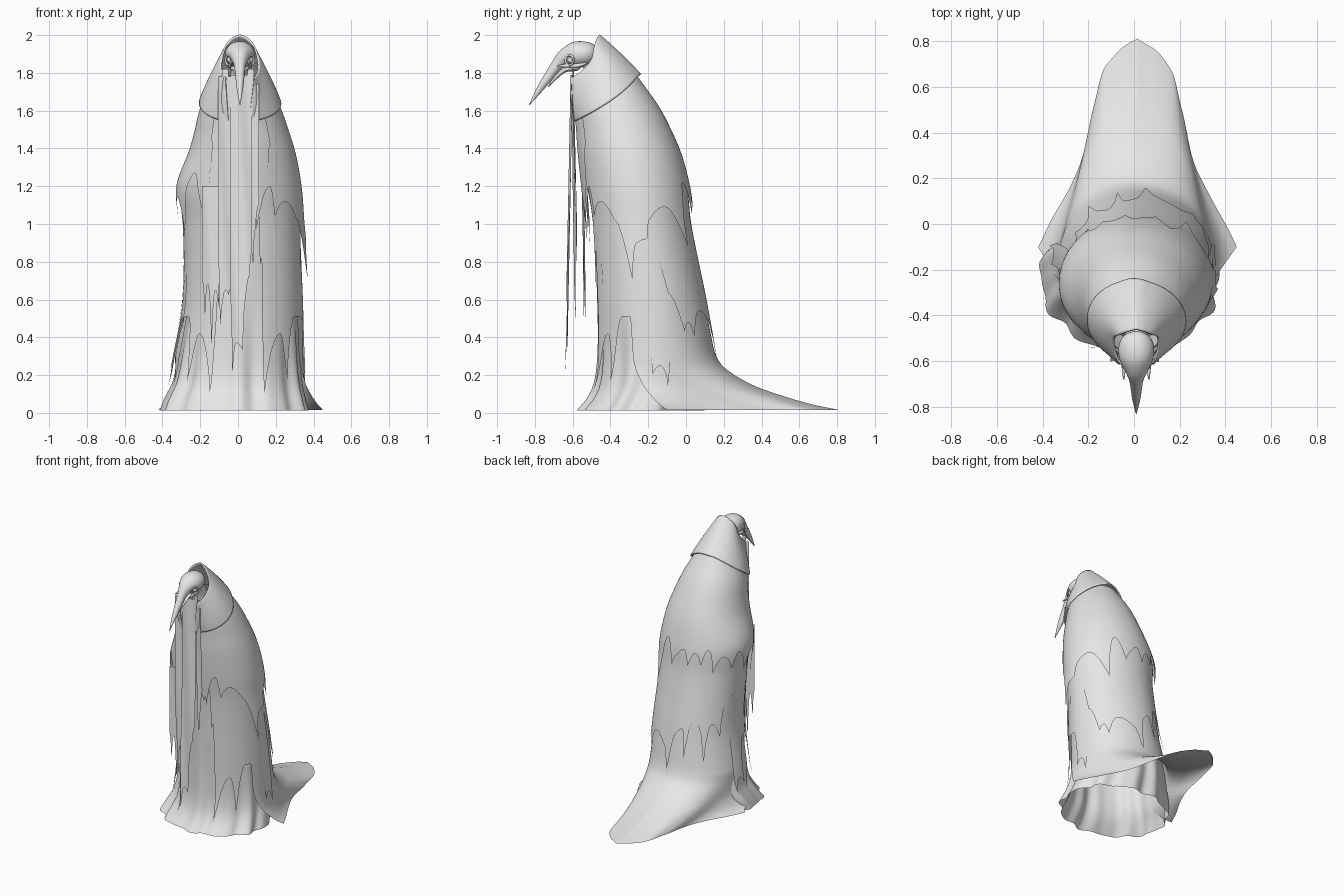
import bpy, math
from mathutils import Vector

cube = bpy.data.objects.get("Cube")
if cube:
    bpy.data.objects.remove(cube)

grey = bpy.data.materials.new("plain grey")
grey.use_nodes = True
grey.diffuse_color = (0.8, 0.8, 0.8, 1)
grey.node_tree.nodes["Principled BSDF"].inputs["Base Color"].default_value = (0.8, 0.8, 0.8, 1)


def curve(points, t):
    """Smooth interpolation of (key, values...) rows."""
    t = min(max(t, points[0][0]), points[-1][0])
    i = 0
    while i < len(points) - 2 and t > points[i + 1][0]:
        i += 1

    def slope(k, c):
        lo, hi = points[max(k - 1, 0)], points[min(k + 1, len(points) - 1)]
        return (hi[c] - lo[c]) / (hi[0] - lo[0])
    p, q = points[i], points[i + 1]
    d = q[0] - p[0]
    u = (t - p[0]) / d
    h = u * u * (3 - 2 * u)
    return [p[c] + (q[c] - p[c]) * h + d * (slope(i, c) * u * (1 - u) ** 2 - slope(i + 1, c) * u * u * (1 - u))
            for c in range(1, len(p))]


def ragged(points, t):
    """Hem height: rounded arches that fall into pointed tatters."""
    t = min(max(t, points[0][0]), points[-1][0])
    for p, q in zip(points, points[1:]):
        if t <= q[0]:
            u = (t - p[0]) / (q[0] - p[0])
            if p[1] > q[1]:
                return p[1] + (q[1] - p[1]) * u * u
            return q[1] + (p[1] - q[1]) * (1 - u) ** 2
    return points[-1][1]


def sheet(name, cols, rows, place, closed=False):
    """Grid of faces from place(u, v) with u across and v down."""
    n = cols if closed else cols + 1
    verts = [place(i / cols, j / rows) for j in range(rows + 1) for i in range(n)]
    faces = [(j * n + i, (j + 1) * n + i, (j + 1) * n + (i + 1) % n, j * n + (i + 1) % n)
             for j in range(rows) for i in range(cols)]
    mesh = bpy.data.meshes.new(name)
    mesh.from_pydata(verts, [], faces)
    mesh.materials.append(grey)
    mesh.shade_smooth()
    ob = bpy.data.objects.new(name, mesh)
    bpy.context.collection.objects.link(ob)
    return ob


# Body section by height: front y, back y, half width on +x, half width on -x
BODY = [(0, -.585, .1, .385, .425), (.08, -.52, .12, .365, .395), (.16, -.487, .14, .35, .355),
        (.3, -.472, .14, .338, .325), (.6, -.475, .09, .33, .275), (1, -.495, .015, .315, .278),
        (1.2, -.525, -.005, .31, .3), (1.4, -.555, -.05, .283, .24),
        (1.6, -.575, -.14, .222, .195), (1.78, -.585, -.265, .135, .13)]


def body(angle, z, out=0.0):
    front, back, left, right = curve(BODY, z)
    a = math.radians(angle)
    wide = left if math.sin(a) > 0 else right
    return Vector(((wide + out) * math.sin(a),
                   (front + back) / 2 - ((back - front) / 2 + out) * math.cos(a), z))


def cape(name, start, end, top, hem, out, flare):
    def place(u, v):
        a = start + (end - start) * u
        z = top + (ragged(hem, a) - top) * v
        return body(a, z, out + flare * max(0, 1.5 - z))
    return sheet(name, int((end - start) / 1.2), 36, place)


# Under robe with folds growing toward the floor
def robe_point(u, v):
    z = 1.75 * (1 - v) + .012 * v
    fold = max(0, 1 - z / .7)
    r = math.tau * u
    wave = math.cos(11 * r) + .5 * math.sin(17 * r + 1)
    return body(360 * u, z, -.012 + .012 * fold * wave)


sheet("under_robe", 180, 60, robe_point, True)

# Trailing train, open at the front: (along hem, x, y) and (down, height, spread)
TRAIN = [(0, .435, -.1), (.12, .37, .03), (.32, .255, .25), (.52, .195, .5),
         (.72, .15, .67), (.86, .09, .75), (1, 0, .815)]
SWEEP = [(0, 1, 0), (.2, .7, 0), (.4, .42, 0), (.5, .3, .02), (.58, .23, .1), (.7, .15, .3),
         (.8, .1, .5), (.9, .05, .75), (1, .015, 1)]


def train_point(u, v):
    a = 68 + 224 * u
    side = 1 if u < .5 else -1
    x, y = curve(TRAIN, 1 - abs(2 * u - 1))
    z, spread = curve(SWEEP, v)
    p = body(a, max(z, .3), .008)
    ripple = .008 * math.sin(u * 61) * max(0, spread - .6)
    p = p.lerp(Vector((x * side + .015, y + ripple, z)), spread)
    p.z = z
    return p


sheet("train", 120, 50, train_point)

# Tattered capes, lowest layer first: hem as (angle from front, height)
LOW = [(22, .1), (40, .42), (46, .16), (60, .51), (80, .5), (88, .2), (95, .25), (108, .03)]
cape("lower_panel_left", 22, 104, 1, LOW, .01, .004)
cape("lower_panel_right", 256, 338, 1, [(360 - a, z) for a, z in reversed(LOW)], .01, .008)

cape("middle_cape", 20, 340, 1.7,
     [(20, .78), (32, .95), (36, .62), (44, .97), (68, .98), (76, .72), (83, .9), (96, .92),
      (110, .63), (122, .43), (128, .48), (133, .4), (146, .54), (163, .48), (172, .27), (179, .58),
      (188, .62), (193, .4), (203, .7), (212, .62), (218, .38), (228, .66), (240, .56), (246, .8),
      (262, .85), (270, .42), (277, .75), (284, .9), (291, .38), (297, .8), (308, .55), (316, .95),
      (326, .5), (333, .9), (340, .68)], .006, .014)

cape("upper_cape", 16, 344, 1.78,
     [(16, .97), (30, 1.2), (34, 1.04), (46, 1.12), (62, 1.02), (76, .7), (84, .9), (95, .92), (101, 1.03),
      (118, 1.09), (141, .88), (151, 1.22), (164, 1.04), (172, 1.13), (180, 1.18), (187, 1.06),
      (196, 1.17), (204, 1.08), (212, 1.2), (220, 1.03), (232, 1.15), (246, 1.05), (254, 1.17),
      (268, 1.02), (284, 1.14), (296, .93), (312, 1.27), (328, .9), (336, 1.2), (344, .96)], .01, .055)

# Lapels falling from the hood
cape("lapel_left", 8, 35, 1.64, [(8, 1.1), (14, 1.0), (20, 1.08), (27, 1.2), (35, 1.42)], .018, .05)
cape("lapel_right", 325, 352, 1.64, [(325, 1.45), (336, .9), (342, 1.1), (346, .88), (352, 1.05)], .018, .05)

# Hood: hem ring on the shoulders up to the face opening
OPENING = [(20, .075, -.61, 1.77), (45, .095, -.55, 1.81), (80, .095, -.5, 1.87),
           (120, .072, -.485, 1.945), (155, .035, -.47, 1.985), (180, -.0, -.46, 2.0)]


def hood_point(u, v):
    a = 12 + 336 * u
    side = 1 if a <= 180 else -1
    x, y, z = curve(OPENING, a if side > 0 else 360 - a)
    r = math.radians(a)
    hem = body(a, 1.665 - .125 * math.cos(r), .024)
    p = hem.lerp(Vector((x * side + .01, y, z)), 1 - v)
    bulge = .03 * v * (1 - v)
    return p + Vector((bulge * math.sin(r), -bulge * math.cos(r), 0))


hood = sheet("hood", 96, 24, hood_point)
rim = hood.modifiers.new("cloth thickness", "SOLIDIFY")
rim.thickness = .01
rim.offset = 0


# Hanging front strips
def strip(name, left, right, top, y_top, y_low, hem):
    def place(u, v):
        x = left + (right - left) * u
        z = top + (ragged(hem, x) - top) * v
        y = y_top + (y_low - y_top) * (top - z) / top
        return Vector((x, y + .006 * math.sin(x * 50 + z * 3), z))
    return sheet(name, 36, 30, place)


strip("stole_centre", -.04, .075, 1.79, -.605, -.64,
      [(-.04, .6), (-.03, .19), (-.01, .37), (.025, .33), (.04, .6), (.06, .72), (.075, .85)])
strip("stole_right", -.105, -.035, 1.78, -.603, -.575,
      [(-.105, .8), (-.095, .45), (-.065, .65), (-.05, .62), (-.035, .66)])
strip("stole_left", .065, .11, 1.74, -.6, -.56, [(.065, .9), (.08, .77), (.09, .95), (.11, 1.1)])
strip("tatter_right", -.19, -.1, 1.2, -.545, -.53,
      [(-.19, .7), (-.175, .5), (-.16, .68), (-.14, .34), (-.12, .65), (-.1, .55)])


# Bird skull pieces as lofts along a path of (y, z, half width, half height)
def loft(name, rings, x0=0, cols=32, rows=48):
    keyed = [(i / (len(rings) - 1),) + r for i, r in enumerate(rings)]

    def place(u, v):
        y, z, wide, high = curve(keyed, v)
        ahead, behind = curve(keyed, min(v + .01, 1)), curve(keyed, max(v - .01, 0))
        d = Vector((0, ahead[0] - behind[0], ahead[1] - behind[1])).normalized()
        a = math.tau * u
        return Vector((x0 + wide * math.cos(a), y - d.z * high * math.sin(a), z + d.y * high * math.sin(a)))
    return sheet(name, cols, rows, place, True)


MID = .01
skull = loft("skull", [(-.47, 1.895, .002, .002), (-.49, 1.9, .055, .048), (-.535, 1.9, .077, .066),
                       (-.59, 1.895, .074, .068), (-.64, 1.88, .05, .048), (-.68, 1.845, .032, .032),
                       (-.72, 1.79, .025, .026), (-.77, 1.72, .017, .018), (-.83, 1.63, .002, .002)], MID)
loft("lower_jaw", [(-.55, 1.84, .004, .004), (-.58, 1.825, .05, .014), (-.64, 1.815, .034, .012),
                   (-.69, 1.775, .022, .01), (-.73, 1.725, .002, .002)], MID)
loft("neck", [(-.44, 1.6, .08, .08), (-.46, 1.75, .055, .06), (-.52, 1.88, .04, .04)], MID)

# Eye sockets, socket rims and cheek bones, mirrored
for side, label in ((1, "left"), (-1, "right")):
    bpy.ops.mesh.primitive_uv_sphere_add(segments=24, ring_count=12, radius=.027,
                                         location=(MID + .073 * side, -.615, 1.868))
    cutter = bpy.context.object
    cutter.name = "socket_cutter_" + label
    cutter.hide_render = True
    cutter.hide_viewport = True
    cutter.data.materials.append(grey)
    cut = skull.modifiers.new("socket " + label, "BOOLEAN")
    cut.operation = "DIFFERENCE"
    cut.object = cutter
    bpy.ops.mesh.primitive_torus_add(major_segments=24, minor_segments=8, major_radius=.026, minor_radius=.006,
                                     location=(MID + .06 * side, -.618, 1.868),
                                     rotation=(math.radians(90), 0, math.radians(55 * side)))
    ring = bpy.context.object
    ring.name = "socket_rim_" + label
    ring.data.materials.append(grey)
    bpy.ops.object.shade_smooth()
    loft("cheek_bone_" + label, [(-.53, 1.85, .004, .006), (-.58, 1.838, .01, .011),
                                 (-.64, 1.838, .008, .009), (-.68, 1.835, .003, .004)], MID + .055 * side, 12, 16)
    # Ragged scraps beside the jaw
    strip("jaw_scrap_" + label, min(.05 * side, .085 * side), max(.05 * side, .085 * side), 1.82, -.6, -.61,
          [(-.085, 1.68), (-.07, 1.74), (-.05, 1.7), (.05, 1.7), (.065, 1.75), (.085, 1.67)])
